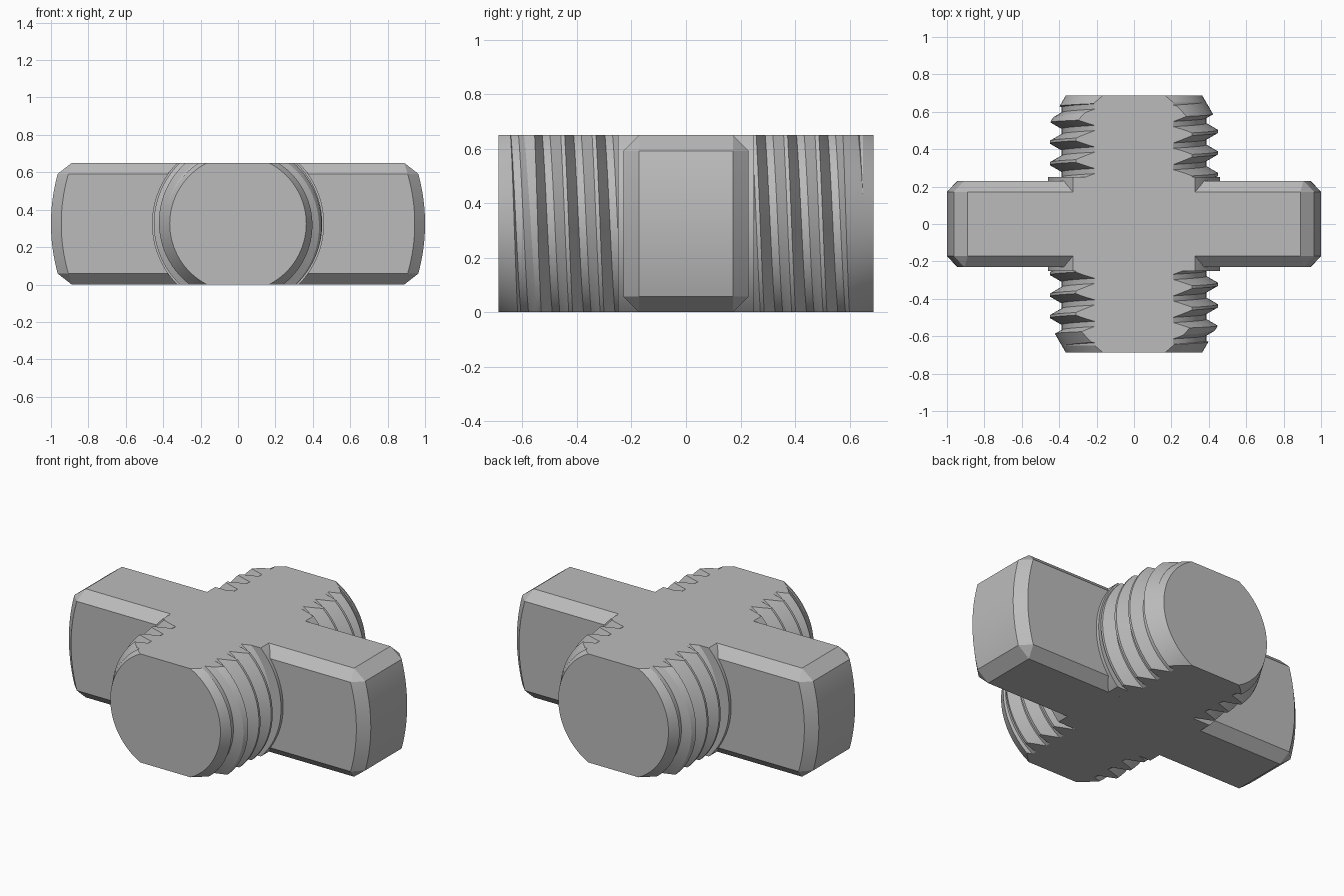
import bpy
import bmesh
from math import sin, cos, pi, sqrt, asin
from mathutils import Matrix

cube = bpy.data.objects.get("Cube")
if cube:
    bpy.data.objects.remove(cube, do_unlink=True)

HEIGHT = 0.65
MID = HEIGHT / 2
SEGMENTS = 96

grey = bpy.data.materials.new("plain grey")
grey.use_nodes = True
grey.diffuse_color = (0.5, 0.5, 0.5, 1)
grey.node_tree.nodes["Principled BSDF"].inputs["Base Color"].default_value = (0.5, 0.5, 0.5, 1)


def finish(bm, name):
    bmesh.ops.triangulate(bm, faces=[f for f in bm.faces if len(f.verts) == 4])
    bmesh.ops.recalc_face_normals(bm, faces=bm.faces)
    mesh = bpy.data.meshes.new(name)
    bm.to_mesh(mesh)
    bm.free()
    mesh.materials.append(grey)
    obj = bpy.data.objects.new(name, mesh)
    bpy.context.collection.objects.link(obj)
    return obj


def arc(radius, reach, steps=32):
    # Right-hand arc as (x, z) points, ending at the given reach above and below
    limit = asin(reach / radius)
    angles = [limit * (2 * i / steps - 1) for i in range(steps + 1)]
    return [(radius * cos(a), MID + radius * sin(a)) for a in angles]


def loft(sections, name):
    # Each section is (y, right half outline); the left half is its mirror
    bm = bmesh.new()
    loops = []
    for y, half in sections:
        outline = half + [(-x, z) for x, z in reversed(half)]
        loops.append([bm.verts.new((x, y, z)) for x, z in outline])
    for lower, upper in zip(loops, loops[1:]):
        for i in range(len(lower)):
            bm.faces.new((lower[i - 1], lower[i], upper[i], upper[i - 1]))
    bm.faces.new(loops[0])
    bm.faces.new(loops[-1])
    bmesh.ops.remove_doubles(bm, verts=bm.verts, dist=1e-5)
    return finish(bm, name)


def threaded_rod(pitch, crest, root, start, turns):
    # Helical grid: after one full turn each row joins the row one pitch lower
    flat, flank = pitch / 16, (crest - root) / sqrt(3)
    profile = [(-flat, crest), (flat, crest),
               (flat + flank, root), (pitch - flat - flank, root)]
    n = len(profile)
    bm = bmesh.new()
    grid = []
    for c in range(SEGMENTS):
        a = 2 * pi * c / SEGMENTS
        grid.append([bm.verts.new((r * cos(a), start + pitch * (t - c / SEGMENTS) + off, MID + r * sin(a)))
                     for t in range(turns) for off, r in profile])
    rows = len(grid[0])
    for c in range(SEGMENTS):
        wrap = c == SEGMENTS - 1
        shift = n if wrap else 0
        nxt = grid[0] if wrap else grid[c + 1]
        for j in range(shift, rows - 1):
            bm.faces.new((grid[c][j], grid[c][j + 1], nxt[j + 1 - shift], nxt[j - shift]))
    # Close both ragged ends with a fan
    middle = start + pitch * turns / 2
    border = [e for e in bm.edges if e.is_boundary]
    for side in (-1, 1):
        edges = [e for e in border if (e.verts[0].co.y - middle) * side > 0]
        y = sum(e.verts[0].co.y for e in edges) / len(edges)
        hub = bm.verts.new((0, y, MID))
        for e in edges:
            bm.faces.new((*e.verts, hub))
    return finish(bm, "threaded_back_end")


# Threaded back end, trimmed flat above and below and bevelled at its tip
END, END_R, BEVEL, PITCH = 0.687, 0.365, 0.18, 0.115
back_end = threaded_rod(PITCH, 0.45, 0.387, 0.495 - 5 * PITCH, 10)
sections = [(0.2, arc(END_R + BEVEL / sqrt(3), MID))]
for i in range(13):
    depth = BEVEL * (1 - i / 12)
    sections.append((END - depth, arc(END_R + depth / sqrt(3), MID)))
blank = loft(sections, "rod_blank")
trim = back_end.modifiers.new("trim", "BOOLEAN")
trim.operation = "INTERSECT"
trim.solver = "EXACT"
trim.object = blank
bpy.context.view_layer.objects.active = back_end
bpy.ops.object.modifier_apply(modifier=trim.name)
bpy.data.objects.remove(blank, do_unlink=True)

# Front end is the back end turned half round
front_end = back_end.copy()
front_end.name = "threaded_front_end"
front_end.data = back_end.data.copy()
front_end.data.transform(Matrix.Rotation(pi, 4, "Z"))
bpy.context.collection.objects.link(front_end)

# Plain collar in the middle
collar = loft([(y, arc(0.46, MID)) for y in (-0.25, 0.25)], "collar")

# Chamfered cross bar with rounded ends
REACH = 0.267
side = arc(0.945, REACH)
side = [side[0]] + side + [side[-1]]
core = [(0.889, 0)] + arc(1.0, REACH) + [(0.889, HEIGHT)]
cross_bar = loft([(-0.23, side), (-0.172, core), (0.172, core), (0.23, side)], "cross_bar")

# Smooth curved walls, crisp edges
bpy.ops.object.select_all(action="DESELECT")
for obj in (back_end, front_end, collar, cross_bar):
    obj.select_set(True)
bpy.context.view_layer.objects.active = collar
bpy.ops.object.shade_smooth_by_angle(angle=pi / 9)
